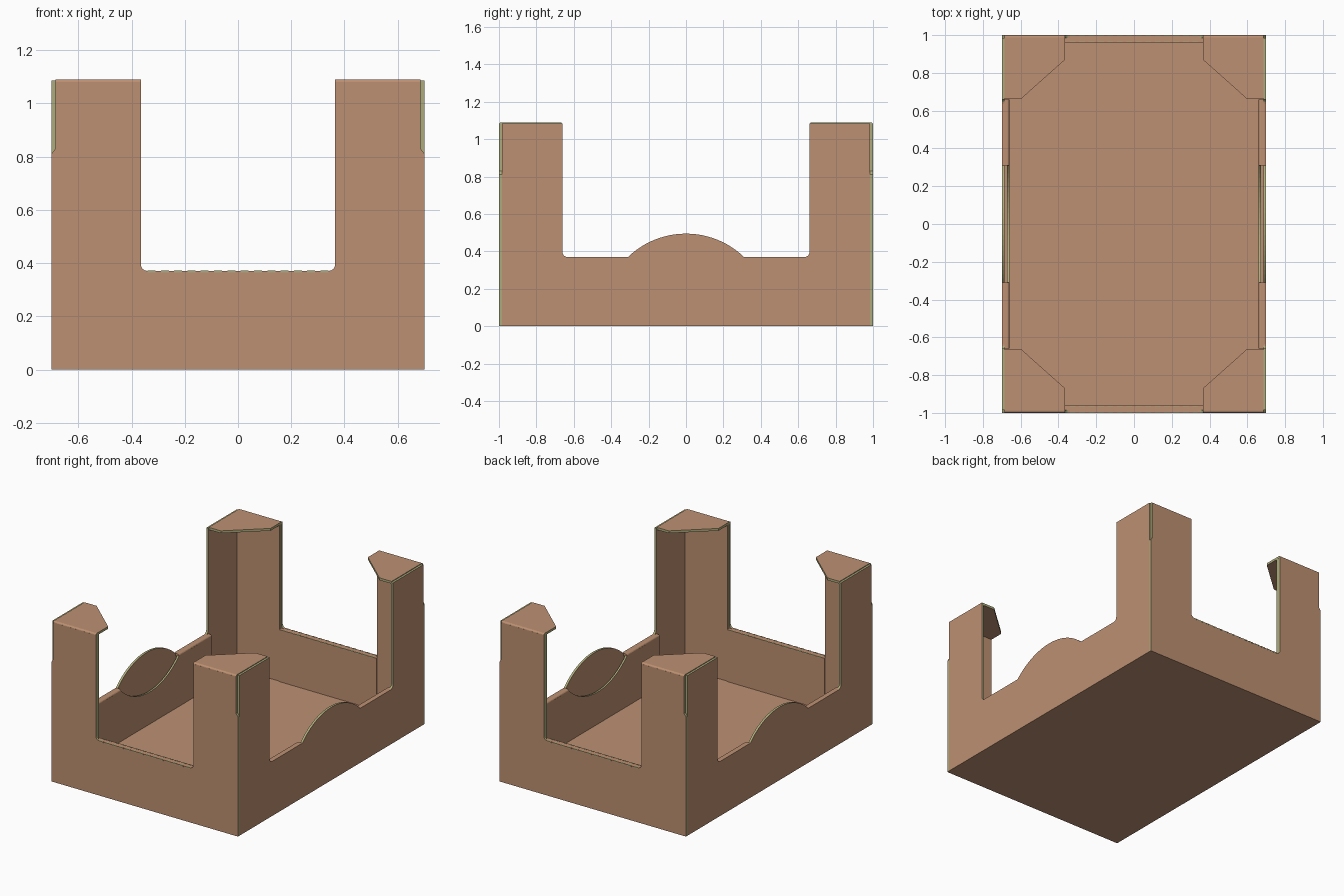
import bpy, bmesh, math
from mathutils import Vector

if "Cube" in bpy.data.objects:
    bpy.data.objects.remove(bpy.data.objects["Cube"])


def material(name, rgb):
    m = bpy.data.materials.new(name)
    m.diffuse_color = (*rgb, 1)
    m.use_nodes = True
    m.node_tree.nodes["Principled BSDF"].inputs["Base Color"].default_value = m.diffuse_color
    return m


CARD = material("brown cardboard", (0.51, 0.28, 0.168))
EDGE = material("cut cardboard edge", (0.42, 0.41, 0.2))
T = 0.015      # sheet thickness
RIM = 0.37     # height of the low walls
TOP = 1.09


def prism(name, pts, axis, a, b, cut=None, bevel=None):
    """Extrude a 2D outline along x, y or z from a to b; cut(centre, normal) picks bare rim faces."""
    place = {"x": lambda p, d: (d, p[0], p[1]),
             "y": lambda p, d: (p[0], d, p[1]),
             "z": lambda p, d: (p[0], p[1], d)}[axis]
    bm = bmesh.new()
    f = bm.faces.new([bm.verts.new(place(p, a)) for p in pts])
    ext = bmesh.ops.extrude_face_region(bm, geom=[f])
    shift = Vector(place((0, 0), b - a))
    bmesh.ops.translate(bm, vec=shift, verts=[g for g in ext["geom"] if isinstance(g, bmesh.types.BMVert)])
    bmesh.ops.recalc_face_normals(bm, faces=bm.faces)
    if bevel:
        edges = [e for e in bm.edges if bevel((e.verts[0].co + e.verts[1].co) / 2,
                                              (e.verts[1].co - e.verts[0].co).normalized())]
        bmesh.ops.bevel(bm, geom=edges, offset=0.012, segments=4, profile=0.5, affect="EDGES")
    if cut:
        k = "xyz".index(axis)
        for f in bm.faces:
            if abs(f.normal[k]) < 0.1 and cut(f.calc_center_median(), f.normal):
                f.material_index = 1
    me = bpy.data.meshes.new(name)
    bm.to_mesh(me)
    bm.free()
    me.materials.append(CARD)
    me.materials.append(EDGE)
    ob = bpy.data.objects.new(name, me)
    bpy.context.collection.objects.link(ob)
    return ob


def rect(x0, x1, y0, y1):
    return [(x0, y0), (x1, y0), (x1, y1), (x0, y1)]


def mirrored(half):
    """Complete a symmetric outline from its right half."""
    return half + [(-u, v) for u, v in reversed(half) if abs(u) > 1e-6]


def fillet(u, v, r=0.025, n=4):
    """Rounded inside corner of a notch, from the post down to the rim."""
    return [(u - r + r * math.cos(t), v + r - r * math.sin(t))
            for t in [i * math.pi / 2 / n for i in range(n + 1)]]


# hump arc on the long walls
HALF, SAG = 0.31, 0.125
R = (HALF ** 2 + SAG ** 2) / (2 * SAG)
A = math.asin(HALF / R)
arc = [(R * math.sin(A * (1 - i / 12)), R * math.cos(A * (1 - i / 12)) - R + SAG) for i in range(13)]
arc[-1] = (0, SAG)


# which faces are bare cut edges
def wall_cut(c, n):
    return c.z > RIM + 0.001 or abs(n.x) > 0.9


def lining_cut(c, n):
    return n.z > 0.2


def post_cut(c, n):
    return abs(n.x) > 0.9 and c.z > RIM


def cap_cut(c, n):
    return abs(n.z) < 0.1 and abs(c.y) < 0.98


# floor
prism("floor", rect(-0.69, 0.69, -0.99, 0.99), "z", 0, 0.018)

side_outline = mirrored([(0.985, 0), (0.985, 1.085), (0.66, 1.085)]
                        + fillet(0.66, RIM) + [(u, RIM + v) for u, v in arc])
lining_outline = mirrored([(0.66, 0.005), (0.66, RIM - 0.01)] + [(u, RIM - 0.01 - v) for u, v in arc])
end_outline = mirrored([(0.70, 0), (0.70, 0.81), (0.686, 0.83), (0.686, 1.08), (0.365, 1.08)]
                       + fillet(0.365, RIM))

for s, side in ((1, "right"), (-1, "left")):
    # long wall: outer sheet, notched lining and the folded rim joining them
    prism(side + "_wall", side_outline, "x", s * 0.70, s * (0.70 - T), wall_cut)
    prism(side + "_lining", lining_outline, "x", s * 0.672, s * 0.66, lining_cut)
    for e in (1, -1):
        prism(side + "_folded_rim", rect(*sorted((s * 0.66, s * 0.70)), *sorted((e * HALF, e * 0.66))),
              "z", RIM - 0.015, RIM + 0.001,
              bevel=lambda c, d: c.z > RIM - 0.001 and abs(d.y) > 0.9)

for e, end in ((1, "back"), (-1, "front")):
    # short wall: outer sheet and folded lining
    prism(end + "_wall", end_outline, "y", e, e * (1 - T), wall_cut)
    prism(end + "_lining", rect(-0.365, 0.365, 0.005, RIM), "y", e * 0.985, e * 0.96)
    # perforation dashes along both folds of the low rim
    for y in (0.964, 0.998):
        for i in range(14):
            x = -0.325 + i * 0.05
            dash = prism(end + "_perforation", rect(x - 0.015, x + 0.015, RIM - 0.006, RIM + 0.001),
                         "y", e * (y - 0.004), e * (y + 0.003))
            dash.data.materials.clear()
            dash.data.materials.append(EDGE)
    for s, side in ((1, "right"), (-1, "left")):
        # lining of the corner post, split at the rim height
        for z0, z1 in ((0.005, RIM), (RIM, 1.08)):
            prism(f"{end}_{side}_post_lining", rect(*sorted((s * 0.366, s * 0.686)), z0, z1),
                  "y", e * 0.985, e * 0.965, post_cut)
        # flat cap folded over the post, with clipped inner corner
        cap = [(0.686, 1), (0.365, 1), (0.365, 0.87), (0.595, 0.665), (0.686, 0.665)]
        prism(f"{end}_{side}_post_cap", [(s * x, e * y) for x, y in cap], "z", TOP - 0.016, TOP, cap_cut,
              bevel=lambda c, d: c.z > TOP - 0.001 and abs(c.y) > 0.999)
